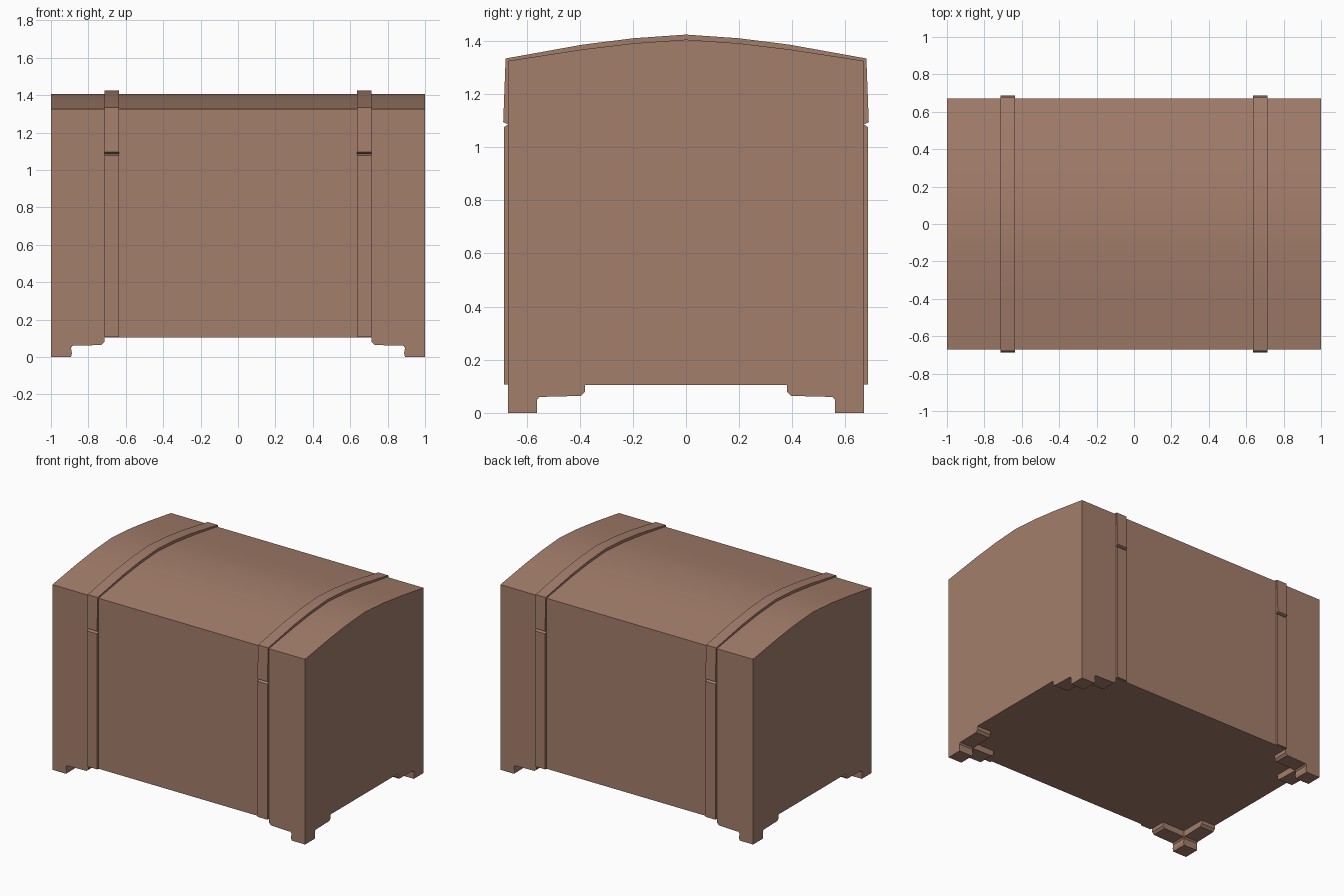
import bpy, bmesh, math

if "Cube" in bpy.data.objects:
    bpy.data.objects.remove(bpy.data.objects["Cube"])

wood = bpy.data.materials.new("brown_wood")
wood.diffuse_color = (0.37, 0.21, 0.148, 1)
wood.use_nodes = True
wood.node_tree.nodes["Principled BSDF"].inputs["Base Color"].default_value = wood.diffuse_color


def prism(name, profile, lo, hi, axis="x", mirror=(False, False), smooth=False):
    """Extrude a 2D profile along x (profile is y,z) or along y (profile is x,z)."""
    bm = bmesh.new()
    place = (lambda p, t: (t, p[0], p[1])) if axis == "x" else (lambda p, t: (p[0], t, p[1]))
    a = [bm.verts.new(place(p, lo)) for p in profile]
    b = [bm.verts.new(place(p, hi)) for p in profile]
    bm.faces.new(a)
    bm.faces.new(b[::-1])
    n = len(profile)
    for i in range(n):
        bm.faces.new((a[i], b[i], b[(i + 1) % n], a[(i + 1) % n]))
    bmesh.ops.recalc_face_normals(bm, faces=bm.faces)
    mesh = bpy.data.meshes.new(name)
    bm.to_mesh(mesh)
    bm.free()
    mesh.materials.append(wood)
    ob = bpy.data.objects.new(name, mesh)
    bpy.context.collection.objects.link(ob)
    if any(mirror):
        m = ob.modifiers.new("mirror", "MIRROR")
        m.use_axis = (mirror[0], mirror[1], False)
        m.use_mirror_merge = False
    if smooth:
        bpy.ops.object.select_all(action="DESELECT")
        ob.select_set(True)
        bpy.context.view_layer.objects.active = ob
        bpy.ops.object.shade_smooth_by_angle(angle=math.radians(30))
    return ob


def both_sides(half):
    """Full left-to-right outline from a half that ends on the centre line."""
    return [(-y, z) for y, z in half] + [(y, z) for y, z in half[-2::-1]]


# Chest body with its curved lid
lid = [(0.67, 1.325), (0.39, 1.368), (0.2, 1.391), (0, 1.405)]
prism("chest_body", [(-0.67, 0.105)] + both_sides(lid) + [(0.67, 0.105)], -1, 1, smooth=True)

# Lid straps: band over the lid and down to the seam
outer = [(0.67, 1.085), (0.688, 1.095), (0.679, 1.334), (0.39, 1.386), (0.2, 1.41), (0, 1.424)]
inner = [(0.662, 1.085)] + [(y * 0.988, z - 0.008) for y, z in lid]
prism("lid_strap", both_sides(outer) + both_sides(inner)[::-1], 0.635, 0.714,
      mirror=(True, False), smooth=True)

# Body straps below the seam
prism("body_strap", [(0.662, 0.106), (0.685, 0.106), (0.685, 1.076), (0.67, 1.085), (0.662, 1.085)],
      0.635, 0.714, mirror=(True, True))

# Corner feet with a bracket wing along the front and back
foot = [(1, 0.105), (1, 0), (0.893, 0), (0.888, 0.02), (0.893, 0.05), (0.884, 0.06),
        (0.73, 0.064), (0.715, 0.08), (0.715, 0.105)]
prism("corner_foot", foot, 0.56, 0.67, axis="y", mirror=(True, True))

# Bracket wings along the sides
wing = [(0.56, 0.105), (0.56, 0.05), (0.552, 0.06), (0.395, 0.064), (0.38, 0.08), (0.38, 0.105)]
prism("side_bracket", wing, 0.89, 1, mirror=(True, True))
